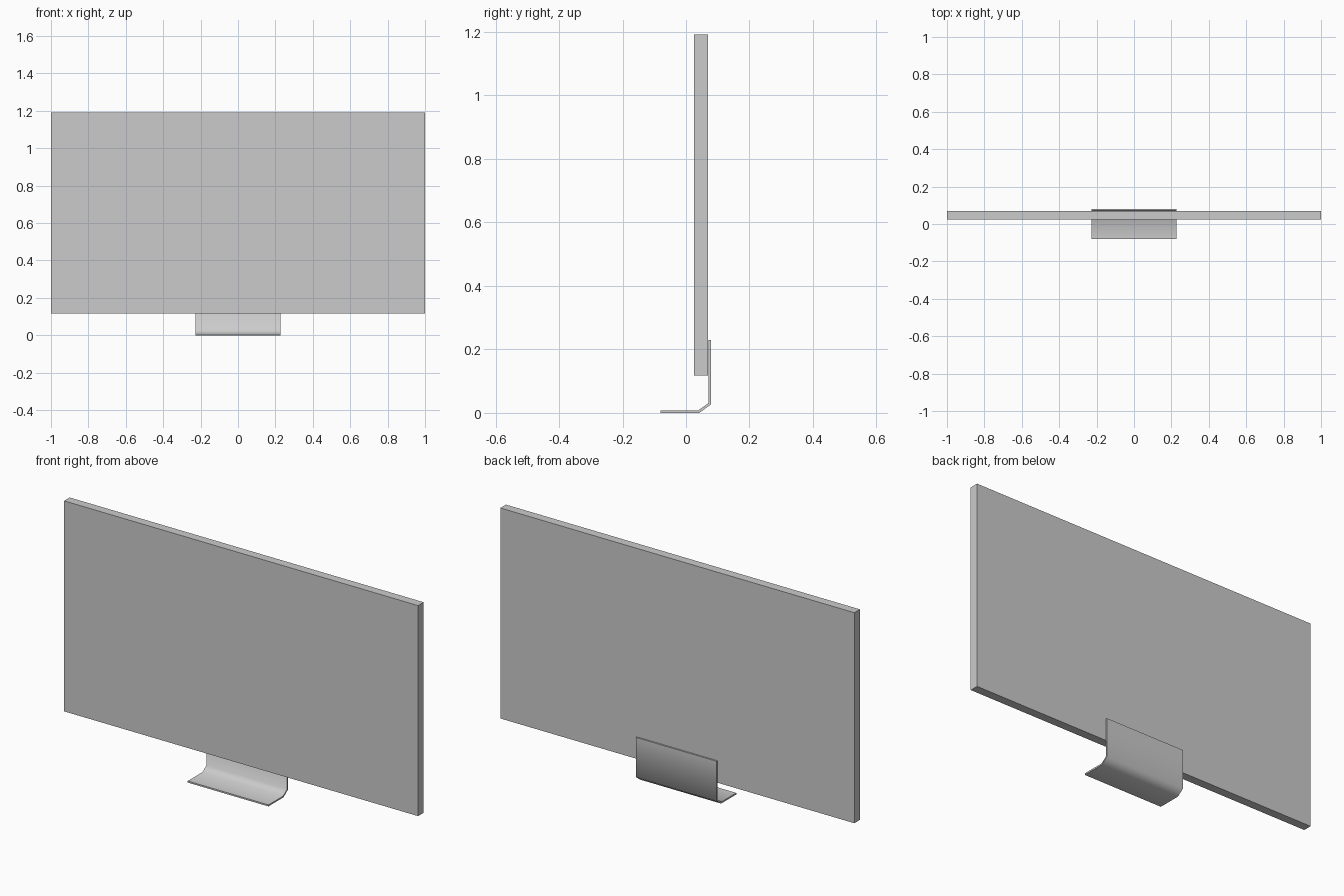
import bpy
import bmesh
import math

cube = bpy.data.objects.get("Cube")
if cube:
    bpy.data.objects.remove(cube, do_unlink=True)

grey = bpy.data.materials.new("light_grey")
grey.use_nodes = True
colour = (0.6, 0.6, 0.6, 1)
grey.diffuse_color = colour
grey.node_tree.nodes["Principled BSDF"].inputs["Base Color"].default_value = colour


def extrude_profile(name, profile, half_width):
    """Closed (y, z) outline swept along x, centred on x = 0."""
    bm = bmesh.new()
    face = bm.faces.new([bm.verts.new((-half_width, y, z)) for y, z in profile])
    swept = bmesh.ops.extrude_face_region(bm, geom=[face])["geom"]
    verts = [v for v in swept if isinstance(v, bmesh.types.BMVert)]
    bmesh.ops.translate(bm, verts=verts, vec=(2 * half_width, 0, 0))
    bmesh.ops.recalc_face_normals(bm, faces=bm.faces)
    mesh = bpy.data.meshes.new(name)
    bm.to_mesh(mesh)
    bm.free()
    mesh.materials.append(grey)
    obj = bpy.data.objects.new(name, mesh)
    bpy.context.collection.objects.link(obj)
    return obj


# Flat display slab
extrude_profile("screen_panel",
                [(0.025, 0.117), (0.07, 0.117), (0.07, 1.192), (0.025, 1.192)], 1.0)

# Bent sheet stand: foot, sloping bend, upright plate behind the panel
outer = [(-0.08, 0), (0.042, 0), (0.079, 0.027), (0.079, 0.23)]
inner = [(0.071, 0.23), (0.071, 0.031), (0.039, 0.008), (-0.08, 0.008)]
stand = extrude_profile("stand", outer + inner, 0.228)

# Soft shading over the bends, crisp sheet edges
bpy.ops.object.select_all(action="DESELECT")
stand.select_set(True)
bpy.context.view_layer.objects.active = stand
bpy.ops.object.shade_smooth_by_angle(angle=math.radians(60))
